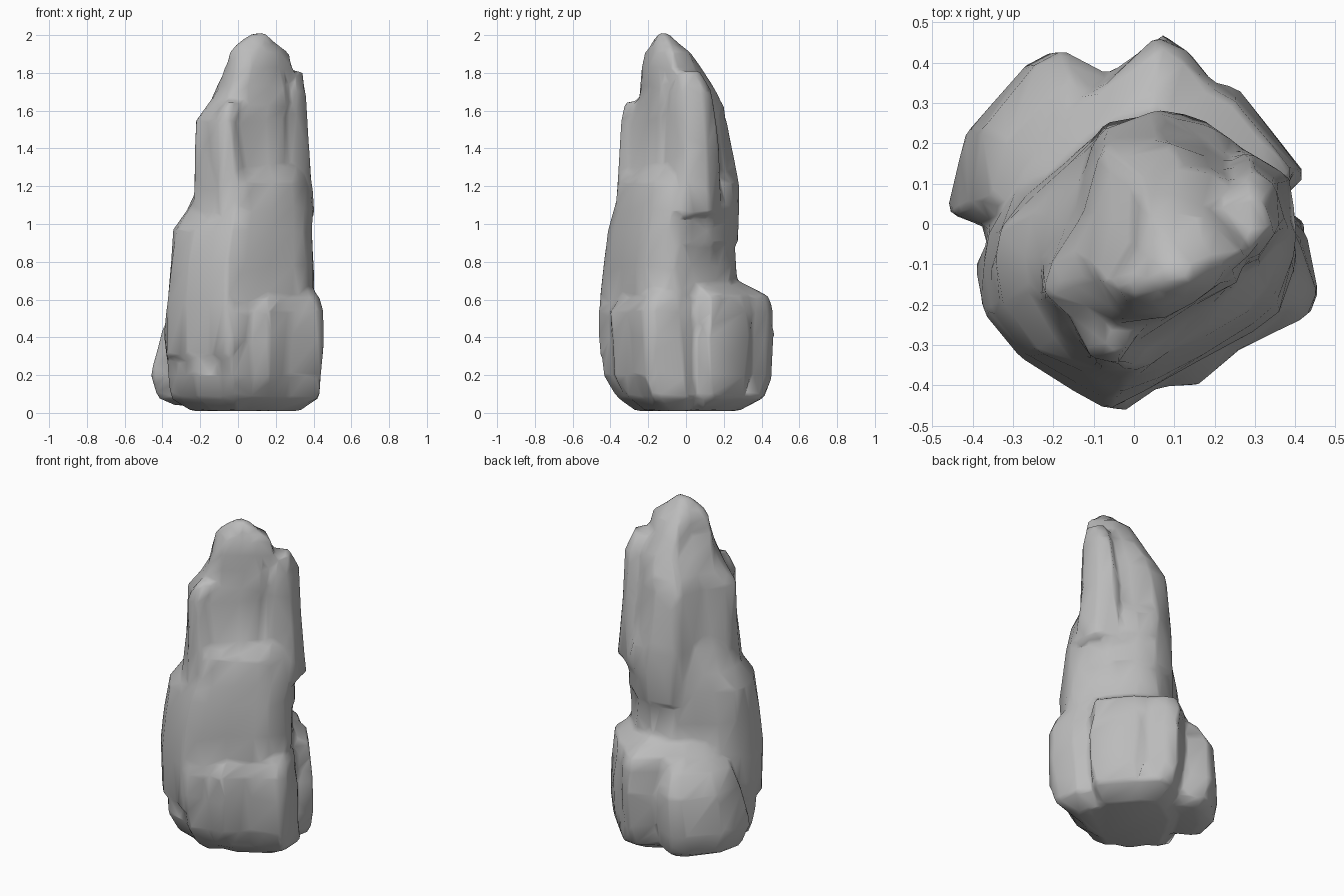
import bpy, bmesh, math, random

random.seed(4)
cube = bpy.data.objects.get("Cube")
if cube:
    bpy.data.objects.remove(cube, do_unlink=True)

stone = bpy.data.materials.new("grey_stone")
stone.use_nodes = True
GREY = (0.5, 0.5, 0.5, 1)
stone.diffuse_color = GREY
stone.node_tree.nodes["Principled BSDF"].inputs["Base Color"].default_value = GREY


def column(bm, outline, levels, rough=0.012):
    """Closed crag: an outline fitted to each level (height, x min, x max, y min, y max)."""
    xs, ys = zip(*outline)
    left, width = min(xs), max(xs) - min(xs)
    front, depth = min(ys), max(ys) - min(ys)
    rings = []
    for z, x0, x1, y0, y1 in levels:
        rings.append([bm.verts.new((
            x0 + (x1 - x0) * (x - left) / width + random.uniform(-rough, rough),
            y0 + (y1 - y0) * (y - front) / depth + random.uniform(-rough, rough),
            z)) for x, y in outline])
    count = len(outline)
    for low, high in zip(rings, rings[1:]):
        for i in range(count):
            j = (i + 1) % count
            bm.faces.new((low[i], low[j], high[j], high[i]))
    bm.faces.new(rings[0][::-1])
    bm.faces.new(rings[-1])


def rounded(sides):
    """Uneven round outline for the smaller fins."""
    turn = random.random()
    return [(math.cos(math.tau * (i + turn) / sides), math.sin(math.tau * (i + turn) / sides))
            for i in range(sides)]


bm = bmesh.new()
# Wide foot with bulging boulders
foot = [(-.34, -.03), (-.385, -.09), (-.39, -.17), (-.34, -.22), (-.24, -.36), (-.12, -.4),
        (-.03, -.465), (.06, -.41), (.165, -.4), (.28, -.3), (.435, -.23), (.455, -.17),
        (.43, -.03), (.36, .04), (.42, .13), (.25, .33), (.2, .36), (.13, .44), (.065, .47),
        (-.07, .37), (-.2, .28), (-.3, .1)]
column(bm, foot, [(.01, -.24, .32, -.26, .28), (.08, -.35, .44, -.36, .42),
                  (.2, -.37, .45, -.43, .45), (.4, -.39, .45, -.46, .465),
                  (.54, -.39, .445, -.465, .465), (.62, -.365, .43, -.41, .43),
                  (.69, -.3, .34, -.36, .29)])
# Low back corner boulder
corner = [(-.34, -.03), (-.1, 0), (0, .2), (-.07, .37), (-.2, .43), (-.28, .4),
          (-.42, .23), (-.455, .04)]
column(bm, corner, [(.04, -.33, -.05, .03, .34), (.08, -.42, 0, 0, .39),
                    (.2, -.455, 0, -.03, .43), (.43, -.41, 0, -.02, .42),
                    (.55, -.34, 0, 0, .36), (.63, -.24, 0, .03, .26)])
# Middle mass
middle = [(-.32, 0), (-.34, -.1), (-.33, -.2), (-.25, -.33), (-.12, -.4), (-.04, -.45),
          (.05, -.4), (.17, -.35), (.3, -.27), (.37, -.2), (.41, -.1), (.4, -.03), (.36, .04),
          (.3, .14), (.24, .2), (.17, .26), (.07, .29), (-.07, .25), (-.15, .17), (-.25, .1)]
column(bm, middle, [(.3, -.38, .4, -.44, .27), (.58, -.385, .4, -.45, .27),
                    (.78, -.35, .4, -.45, .26), (.97, -.34, .4, -.42, .26),
                    (1.07, -.265, .395, -.39, .28), (1.22, -.2, .36, -.355, .26),
                    (1.3, -.14, .32, -.28, .2)])
# Upper spire
upper = [(-.22, -.1), (-.22, -.18), (-.17, -.27), (-.11, -.33), (0, -.33), (.15, -.24),
         (.25, -.17), (.27, -.1), (.36, 0), (.35, .04), (.28, .14), (.18, .23), (.07, .285),
         (-.07, .25), (-.1, .2), (-.14, .05)]
column(bm, upper, [(.9, -.24, .38, -.36, .285), (1.2, -.225, .37, -.32, .275),
                   (1.55, -.215, .36, -.28, .22), (1.63, -.16, .35, -.26, .19),
                   (1.73, -.1, .32, -.24, .15), (1.83, -.06, .285, -.23, .08),
                   (1.91, -.04, .26, -.21, .03), (1.95, -.01, .21, -.19, -.02),
                   (2.01, .08, .15, -.15, -.09)])
# Front fin
column(bm, rounded(7), [(.9, -.16, .12, -.38, -.1), (1.25, -.15, .06, -.355, -.1),
                        (1.55, -.14, .02, -.345, -.12), (1.65, -.07, 0, -.32, -.2)])
# Tall side fin
column(bm, rounded(7), [(1.05, .14, .4, -.12, .18), (1.4, .17, .37, -.1, .17),
                        (1.7, .2, .365, -.08, .13), (1.81, .24, .335, -.04, .08)])

mesh = bpy.data.meshes.new("rock_spire")
bm.to_mesh(mesh)
bm.free()
mesh.materials.append(stone)
rock = bpy.data.objects.new("rock_spire", mesh)
bpy.context.collection.objects.link(rock)

# Fuse the columns into one skin, soften it and cut it back to broad facets
fuse = rock.modifiers.new("fuse", "REMESH")
fuse.mode = "VOXEL"
fuse.voxel_size = 0.018
fuse.use_smooth_shade = True
soften = rock.modifiers.new("soften", "SMOOTH")
soften.iterations = 2
facet = rock.modifiers.new("facet", "DECIMATE")
facet.ratio = 0.045

bpy.ops.object.select_all(action="DESELECT")
rock.select_set(True)
bpy.context.view_layer.objects.active = rock
for name in ("fuse", "soften", "facet"):
    bpy.ops.object.modifier_apply(modifier=name)
bpy.ops.object.shade_smooth_by_angle(angle=math.radians(60))
